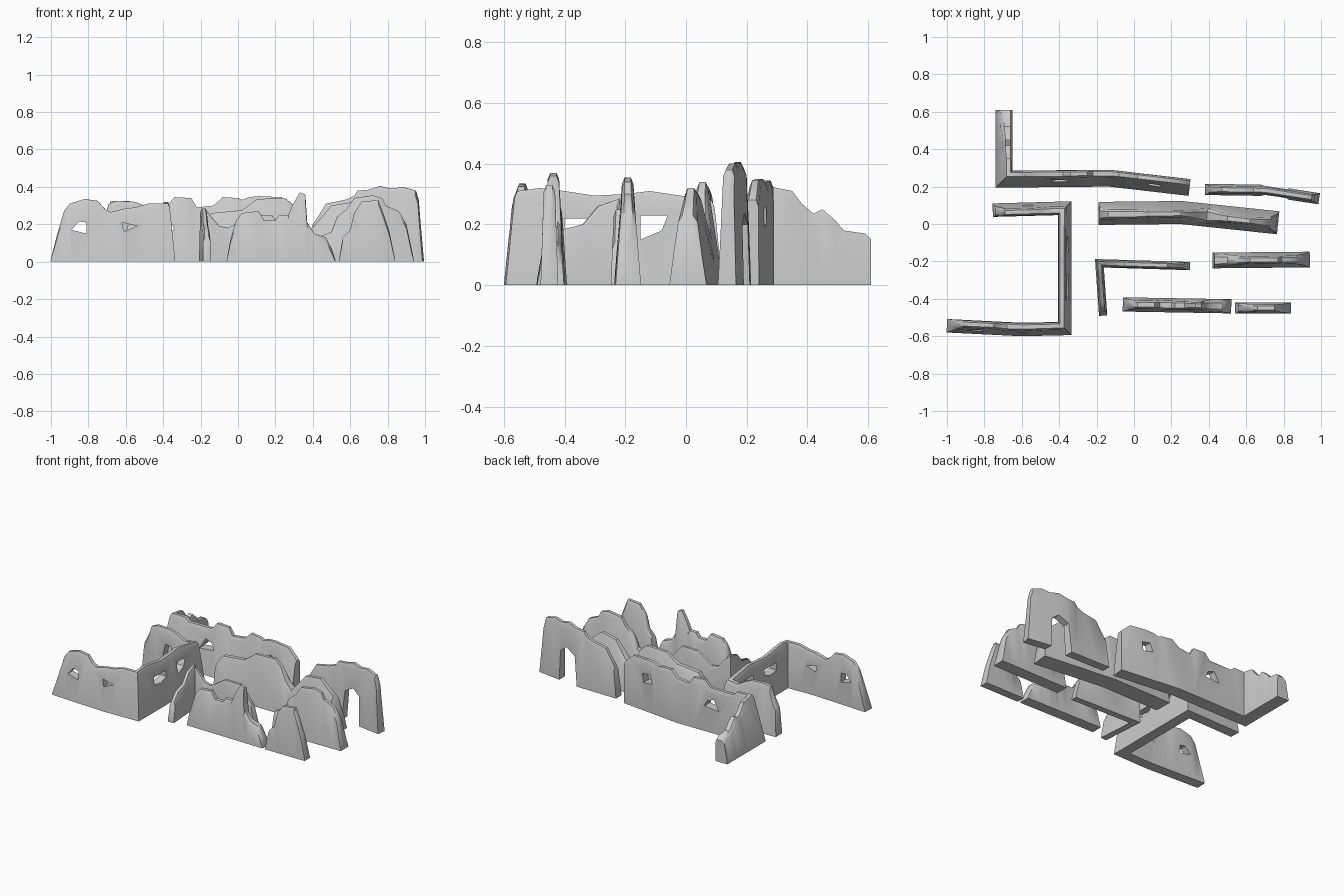
import bpy, bmesh, math
from mathutils import Vector

cube = bpy.data.objects.get("Cube")
if cube:
    bpy.data.objects.remove(cube, do_unlink=True)

stone = bpy.data.materials.new("weathered_stone")
stone.use_nodes = True
grey = (0.6, 0.6, 0.6, 1)
stone.diffuse_color = grey
stone.node_tree.nodes["Principled BSDF"].inputs["Base Color"].default_value = grey


def finish(name, bm):
    bmesh.ops.recalc_face_normals(bm, faces=bm.faces)
    mesh = bpy.data.meshes.new(name)
    bm.to_mesh(mesh)
    bm.free()
    mesh.materials.append(stone)
    obj = bpy.data.objects.new(name, mesh)
    bpy.context.collection.objects.link(obj)
    return obj


def left_of(a, b):
    d = (b - a).normalized()
    return Vector((-d.y, d.x))


def stations(path, skylines):
    """Plan position, sideways direction and height at each skyline point."""
    pts = [Vector(p) for p in path]
    sides = [left_of(a, b) for a, b in zip(pts, pts[1:])]
    for i, line in enumerate(skylines):
        a, b = pts[i], pts[i + 1]
        axis = 0 if abs(b.x - a.x) > abs(b.y - a.y) else 1
        for c, z in line:
            t = (c - a[axis]) / (b[axis] - a[axis])
            side = sides[i]
            # mitre the wall where two legs meet
            if t > 0.999 and i + 1 < len(sides):
                both = sides[i] + sides[i + 1]
                side = both * 2 / both.length_squared
            yield a.lerp(b, t), side, z


def cut_opening(obj, axis, centre, outline):
    """Cut an outline of (along, height) points straight through a wall."""
    bm = bmesh.new()
    rings = []
    for off in (-0.13, 0.13):
        ring = []
        for c, z in outline:
            co = (c, centre + off, z) if axis == "x" else (centre + off, c, z)
            ring.append(bm.verts.new(co))
        rings.append(ring)
        bm.faces.new(ring)
    n = len(outline)
    for k in range(n):
        m = (k + 1) % n
        bm.faces.new((rings[0][k], rings[0][m], rings[1][m], rings[1][k]))
    cutter = finish("cutter", bm)
    cutter.hide_render = True
    mod = obj.modifiers.new("opening", "BOOLEAN")
    mod.object = cutter
    mod.operation = "DIFFERENCE"
    mod.solver = "EXACT"
    bpy.context.view_layer.objects.active = obj
    bpy.ops.object.modifier_apply(modifier=mod.name)
    bpy.data.objects.remove(cutter, do_unlink=True)


def wall(name, path, skylines, base, top=0.019, openings=()):
    """Broken wall: wider at the foot (left, right), rounded along the top."""
    bm = bmesh.new()
    rings = []
    for p, side, z in stations(path, skylines):
        shoulder = z - min(0.022, z / 2)
        f = min(1, shoulder / 0.3)
        wl = base[0] + (top - base[0]) * f
        wr = base[1] + (top - base[1]) * f
        section = [(base[0], 0), (wl, shoulder), (wl * 0.55, z),
                   (-wr * 0.55, z), (-wr, shoulder), (-base[1], 0)]
        rings.append([bm.verts.new((*(p + side * w), h)) for w, h in section])
    for a, b in zip(rings, rings[1:]):
        for k in range(6):
            m = (k + 1) % 6
            bm.faces.new((a[k], a[m], b[m], b[k]))
    bm.faces.new(rings[0])
    bm.faces.new(rings[-1])
    obj = finish(name, bm)
    for opening in openings:
        cut_opening(obj, *opening)
    bpy.ops.object.select_all(action="DESELECT")
    obj.select_set(True)
    bpy.context.view_layer.objects.active = obj
    bpy.ops.object.shade_smooth_by_angle(angle=math.radians(40))
    return obj


# Long rear wall with a return at its right end
wall("rear_corner_wall",
     [(-.67, .61), (-.67, .265), (-.13, .27), (.3, .22)],
     [[(.61, .15), (.59, .17), (.52, .18), (.49, .215), (.45, .25), (.42, .235),
       (.38, .27), (.35, .31), (.265, .325)],
      [(-.58, .325), (-.55, .3), (-.38, .3), (-.34, .345), (-.25, .34),
       (-.22, .29), (-.13, .3)],
      [(-.08, .345), (0, .34), (.02, .33), (.06, .345), (.11, .35), (.23, .345),
       (.28, .3), (.3, .28)]],
     (.02, .07),
     openings=[("x", .25, [(.07, .2), (.14, .19), (.15, .25), (.09, .26)]),
               ("x", .26, [(-.45, .16), (-.34, .17), (-.36, .21), (-.41, .23)])])

# Three-sided enclosure at the front right
wall("enclosure_wall",
     [(-1, -.53), (-.6, -.55), (-.385, -.545), (-.385, .07), (-.755, .06)],
     [[(-1, .01), (-.97, .13), (-.93, .27), (-.9, .31), (-.82, .335), (-.75, .325),
       (-.71, .28), (-.68, .265), (-.6, .285)],
      [(-.55, .29), (-.48, .31), (-.385, .31)],
      [(-.48, .32), (-.4, .31), (-.3, .295), (-.2, .3), (-.12, .31), (.07, .28)],
      [(-.45, .27), (-.5, .3), (-.55, .32), (-.65, .325), (-.69, .31), (-.71, .25),
       (-.74, .19), (-.755, .02)]],
     (.022, .05),
     openings=[("x", -.54, [(-.89, .17), (-.81, .15), (-.81, .21), (-.85, .215)]),
               ("x", -.55, [(-.62, .21), (-.61, .16), (-.54, .19)]),
               ("x", .065, [(-.6, .14), (-.54, .14), (-.54, .21), (-.58, .22)]),
               ("y", -.38, [(-.4, .17), (-.33, .16), (-.27, .18), (-.27, .22),
                            (-.4, .22)]),
               ("y", -.38, [(-.15, .15), (-.08, .18), (-.06, .23), (-.15, .23)])])

# Thick middle wall
wall("middle_wall", [(-.19, .05), (.25, .055), (.77, 0)],
     [[(-.19, .02), (-.185, .2), (-.14, .26), (.02, .275), (.07, .31), (.1, .335),
       (.25, .34)],
      [(.3, .3), (.34, .22), (.39, .17), (.45, .24), (.5, .3), (.62, .32),
       (.68, .27), (.73, .23), (.76, .12), (.77, .01)]],
     (.068, .055))

# Tall gateway wall at the rear left
wall("gateway_wall", [(.38, .185), (.7, .18), (.99, .135)],
     [[(.38, .01), (.4, .2), (.44, .26), (.47, .31), (.57, .33), (.62, .35),
       (.64, .38), (.7, .385)],
      [(.76, .405), (.82, .39), (.88, .4), (.95, .38), (.965, .33), (.975, .2),
       (.99, .01)]],
     (.03, .03),
     openings=[("x", .16, [(.67, -.1), (.83, -.1), (.82, .2), (.77, .24),
                           (.7, .2)])])

# Thin corner wall near the centre
wall("inner_corner_wall", [(-.165, -.49), (-.185, -.21), (.3, -.225)],
     [[(-.49, .02), (-.47, .13), (-.42, .18), (-.34, .2), (-.29, .26), (-.21, .285)],
      [(-.15, .25), (-.1, .19), (-.05, .18), (0, .21), (.06, .25), (.18, .25),
       (.22, .2), (.27, .14), (.3, .01)]],
     (.022, .022), top=.015)

# Stepped wall on the left
wall("left_wall", [(.42, -.195), (.94, -.19)],
     [[(.42, .01), (.43, .13), (.5, .16), (.53, .24), (.58, .28), (.62, .34),
       (.72, .355), (.77, .34), (.79, .3), (.86, .27), (.9, .2), (.93, .06),
       (.94, .01)]],
     (.042, .042))

# Front wall with a broken spire
wall("front_spire_wall", [(-.06, -.43), (.52, -.44)],
     [[(-.06, .01), (-.04, .12), (-.01, .22), (.02, .26), (.11, .27), (.14, .22),
       (.2, .22), (.22, .25), (.27, .25), (.29, .3), (.33, .37), (.36, .36),
       (.37, .21), (.41, .15), (.47, .13), (.5, .07), (.52, .01)]],
     (.038, .038))

# Small front fragment
wall("front_fragment", [(.54, -.45), (.84, -.45)],
     [[(.54, .01), (.56, .13), (.6, .17), (.62, .26), (.66, .32), (.75, .33),
       (.78, .25), (.81, .16), (.84, .01)]],
     (.029, .029))
